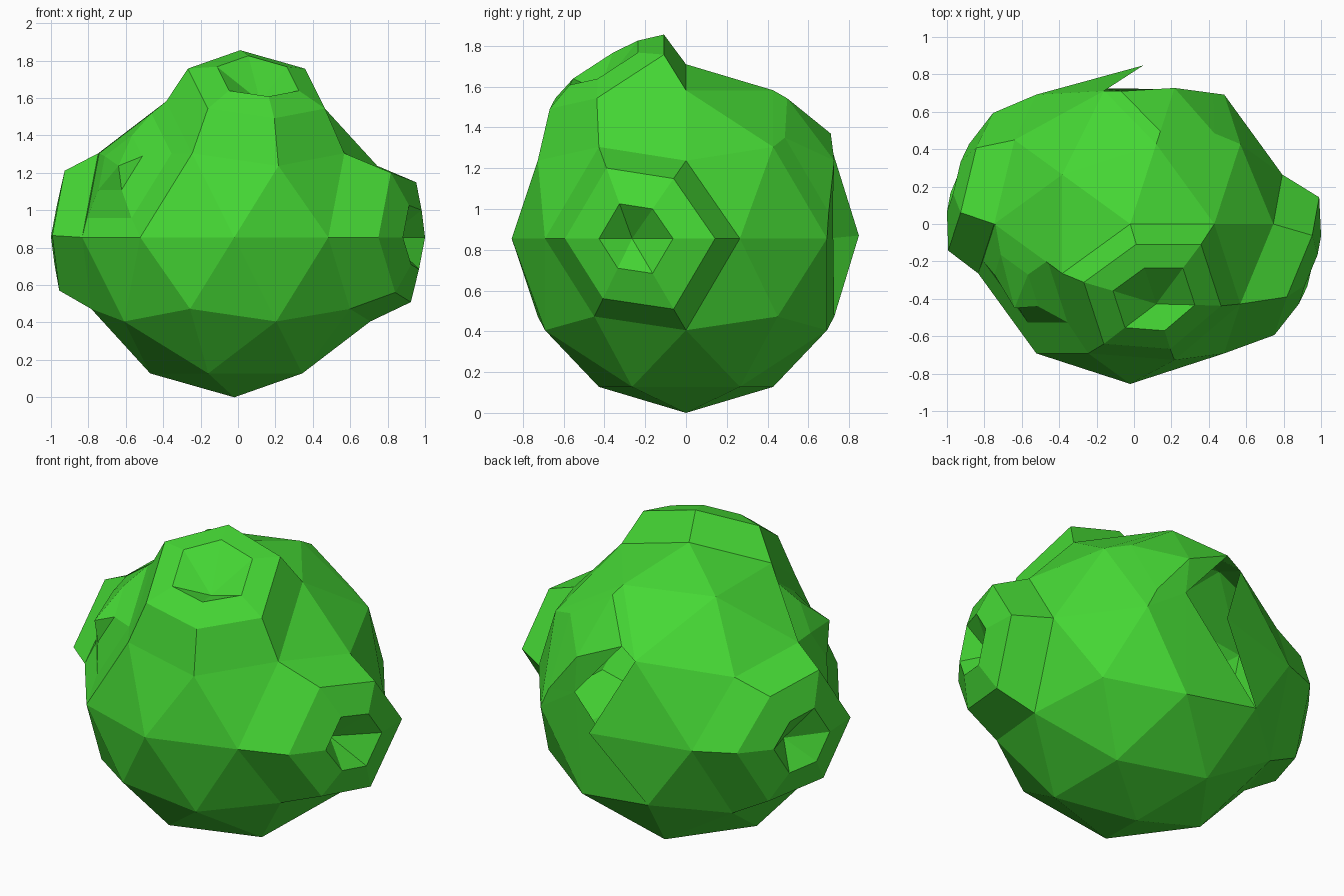
import bpy, bmesh
from mathutils import Vector

if "Cube" in bpy.data.objects:
    bpy.data.objects.remove(bpy.data.objects["Cube"])

R = 0.855
CENTRE = Vector((-0.02, 0, R))

bm = bmesh.new()
bmesh.ops.create_icosphere(bm, subdivisions=2, radius=R)
bmesh.ops.translate(bm, verts=bm.verts, vec=CENTRE)


def near(x, y, z):
    """Sphere vertex closest to a direction."""
    p = CENTRE + Vector((x, y, z)).normalized() * R
    return min(bm.verts, key=lambda v: (v.co - p).length)


def knob(centre, levels):
    """Extrude the fan round a vertex through scaled, shifted rings; the apex stays put."""
    c = centre.co.copy()
    pairs = []
    for f in centre.link_faces:
        vs = list(f.verts)
        i = vs.index(centre)
        pairs.append((vs[(i + 1) % 3], vs[(i + 2) % 3]))
    base = [a for a, b in pairs]
    bmesh.ops.delete(bm, geom=list(centre.link_faces), context='FACES_ONLY')
    prev = {v: v for v in base}
    for scale, shift in levels:
        ring = {v: bm.verts.new(c + (v.co - c) * scale + Vector(shift)) for v in base}
        for a, b in pairs:
            bm.faces.new((prev[a], prev[b], ring[b], ring[a]))
        prev = ring
    for a, b in pairs:
        bm.faces.new((centre, prev[a], prev[b]))
    return prev


# named sphere vertices
right = near(0.951, -0.309, 0)
top = near(0.1625, -0.5, 0.8506)
left = near(-0.951, 0.309, 0)
front_left = near(-0.7236, -0.5257, 0.4472)
back = near(0.2764, 0.8506, 0.4472)
q1, q2 = near(0.1625, 0.5, 0.8506), near(0.6882, 0.5, 0.5257)
q3, q4 = near(0.588, 0.809, 0), near(0, 1, 0)
q5 = near(-0.2629, 0.809, 0.5257)
low = near(0.2629, 0.809, -0.5257)

# raised knobs with hollow pits
knob(right, [(0.77, (0.197, 0, 0)), (0.38, (0.207, 0, 0))])
knob(top, [(0.77, (0, -0.01, 0.175)), (0.46, (0, -0.005, 0.185))])
knob(left, [(0.77, (-0.16, 0, 0.01)), (0.38, (-0.167, 0, 0.005))])

# sunken knob with a protruding tip
knob(front_left, [(0.77, (-0.02, 0.11, 0.015)), (0.40, (-0.03, 0.105, 0.025))])

# torn knob at the back
ring = knob(back, [(0.77, (0, 0, 0.04))])
ring[q4].co = (0.235, 0.72, 1.02)
ring[q5].co = (-0.07, 0.71, 1.37)
ring[q2].co = (0.43, 0.485, 1.35)
m = ring[q4]
for f in list(q4.link_faces):
    vs = list(f.verts)
    if not any(v in vs for v in (q3, low, m)):
        continue
    torn_open = q5 in vs
    new = list(dict.fromkeys(m if v is q4 else v for v in vs))
    bm.faces.remove(f)
    if not torn_open:
        bm.faces.new(new)
q4.co = (0.05, 0.848, 0.87)
q5.co = (-0.16, 0.712, 1.305)

mesh = bpy.data.meshes.new("knobbly_ball")
bm.to_mesh(mesh)
bm.free()
ball = bpy.data.objects.new("knobbly_ball", mesh)
bpy.context.collection.objects.link(ball)

green = bpy.data.materials.new("green")
green.diffuse_color = (0.06, 0.68, 0.035, 1)
green.use_nodes = True
green.node_tree.nodes["Principled BSDF"].inputs["Base Color"].default_value = green.diffuse_color
mesh.materials.append(green)
